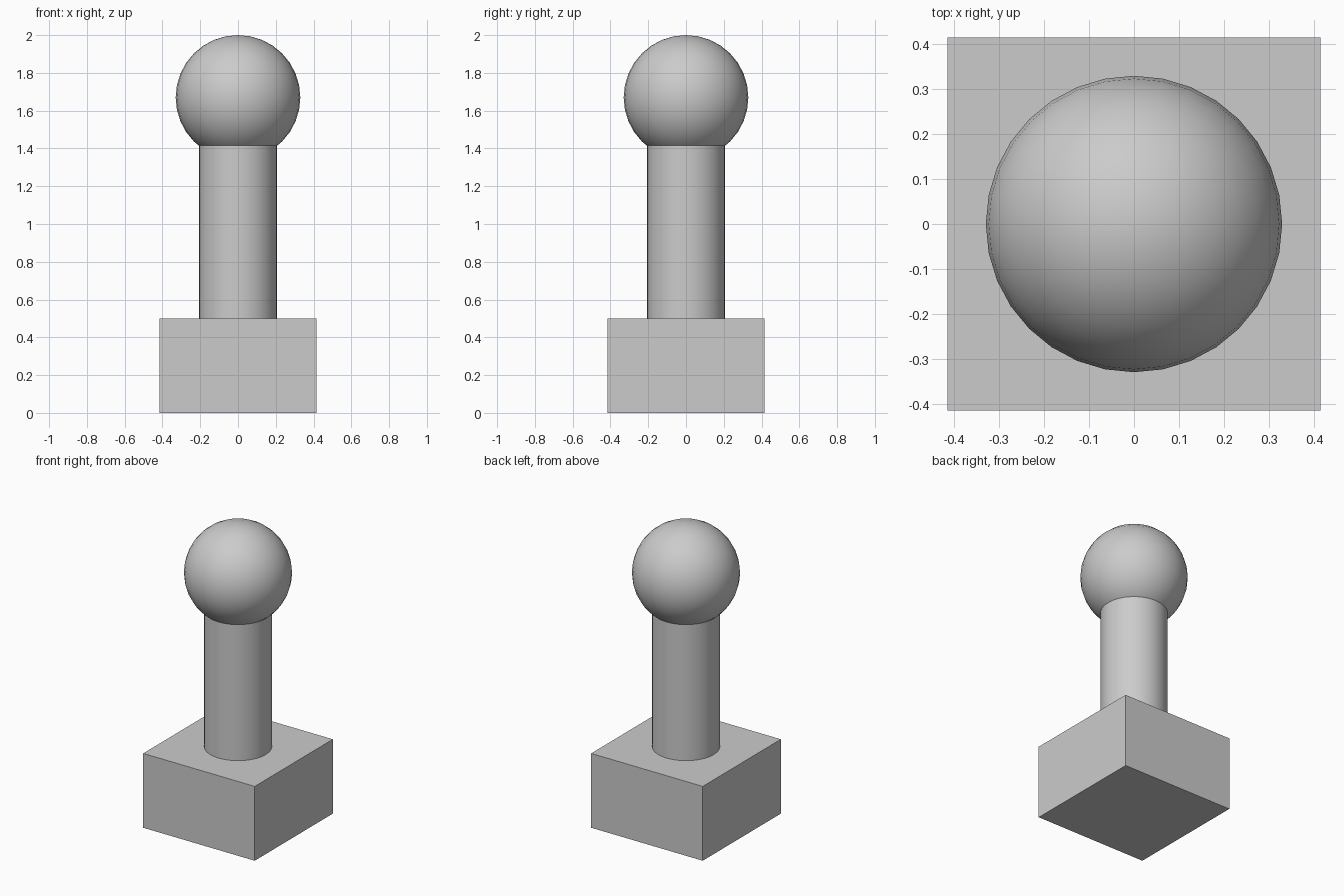
import bpy

if "Cube" in bpy.data.objects:
    bpy.data.objects.remove(bpy.data.objects["Cube"])


def finish(name, smooth=False):
    obj = bpy.context.object
    obj.name = name
    if smooth:
        bpy.ops.object.shade_smooth_by_angle()
    return obj


# Square plinth
bpy.ops.mesh.primitive_cube_add(size=1, location=(0, 0, 0.25))
base = finish("base")
base.scale = (0.83, 0.83, 0.5)
bpy.ops.object.transform_apply(location=False, rotation=False, scale=True)

# Round column, sunk slightly into the ball
bottom, top = 0.5, 1.415
bpy.ops.mesh.primitive_cylinder_add(
    vertices=32, radius=0.207, depth=top - bottom,
    location=(0, 0, (bottom + top) / 2))
finish("column", smooth=True)

# Ball on top
bpy.ops.mesh.primitive_uv_sphere_add(
    segments=32, ring_count=16, radius=0.33, location=(0, 0, 1.67))
finish("ball", smooth=True)
